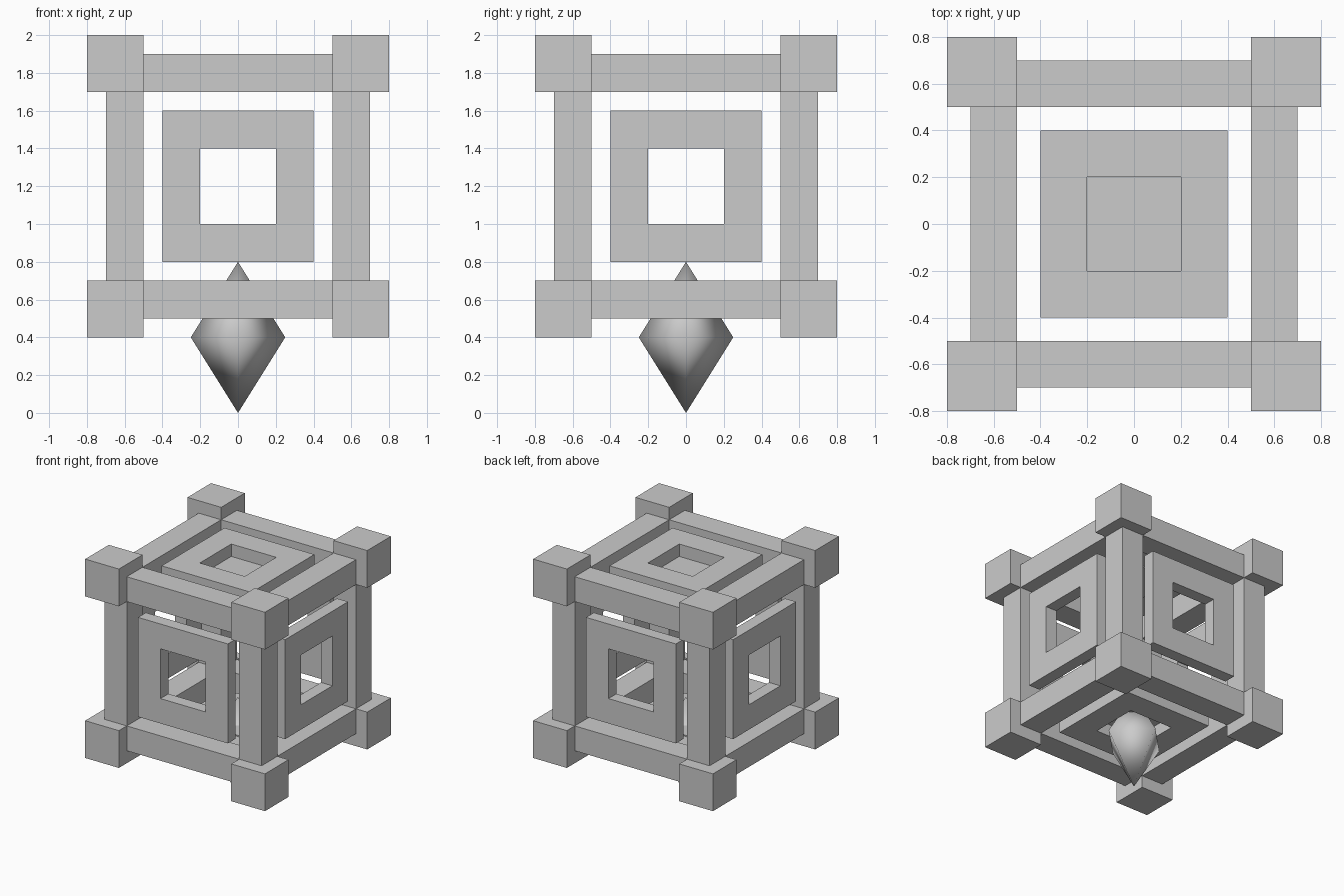
import bpy
import bmesh
from itertools import product
from mathutils import Matrix, Vector

cube = bpy.data.objects.get("Cube")
if cube:
    bpy.data.objects.remove(cube, do_unlink=True)

grey = bpy.data.materials.new("stone_grey")
grey.use_nodes = True
colour = (0.6, 0.6, 0.6, 1)
grey.diffuse_color = colour
grey.node_tree.nodes["Principled BSDF"].inputs["Base Color"].default_value = colour

CENTRE = Vector((0, 0, 1.2))


def finish(name, bm, location=CENTRE):
    bmesh.ops.recalc_face_normals(bm, faces=bm.faces)
    mesh = bpy.data.meshes.new(name)
    bm.to_mesh(mesh)
    bm.free()
    mesh.materials.append(grey)
    obj = bpy.data.objects.new(name, mesh)
    obj.location = location
    bpy.context.collection.objects.link(obj)
    return obj


def box(name, centre, size):
    bm = bmesh.new()
    matrix = Matrix.Translation(centre) @ Matrix.Diagonal((*size, 1))
    bmesh.ops.create_cube(bm, size=1, matrix=matrix)
    return finish(name, bm)


# Corner blocks
for signs in product((-1, 1), repeat=3):
    box("corner_block", Vector(signs) * 0.65, (0.3, 0.3, 0.3))

# Twelve beams joining the corner blocks
for axis in range(3):
    for s, t in product((-0.6, 0.6), repeat=2):
        centre, size = [s, s, s], [0.2, 0.2, 0.2]
        centre[axis], size[axis] = 0, 1.0
        centre[(axis + 1) % 3] = t
        box("beam", centre, size)


# Square ring panel, facing along one axis
def ring_panel(name, direction):
    turn = Vector(direction).to_track_quat('Z', 'Y').to_matrix().to_4x4()
    bm = bmesh.new()
    loops = []
    for half, z in ((0.4, 0.7), (0.2, 0.7), (0.2, 0.6), (0.4, 0.6)):
        corners = ((-1, -1), (1, -1), (1, 1), (-1, 1))
        loops.append([bm.verts.new((x * half, y * half, z)) for x, y in corners])
    for k in range(4):
        a, b = loops[k], loops[(k + 1) % 4]
        for i in range(4):
            j = (i + 1) % 4
            bm.faces.new((a[i], a[j], b[j], b[i]))
    bm.transform(turn)
    return finish(name, bm)


for name, direction in (("front_panel", (0, -1, 0)), ("back_panel", (0, 1, 0)),
                        ("left_panel", (1, 0, 0)), ("right_panel", (-1, 0, 0)),
                        ("top_panel", (0, 0, 1)), ("bottom_panel", (0, 0, -1))):
    ring_panel(name, direction)

# Plates closing the top and bottom recesses
for name, s in (("top_recess_plate", 1), ("bottom_recess_plate", -1)):
    box(name, (0, 0, s * 0.595), (0.42, 0.42, 0.01))

# Hanging four-sided crystal
bm = bmesh.new()
girdle = [bm.verts.new(p) for p in ((0.25, 0, 0), (0, 0.25, 0), (-0.25, 0, 0), (0, -0.25, 0))]
for z in (0.4, -0.4):
    tip = bm.verts.new((0, 0, z))
    for i in range(4):
        bm.faces.new((girdle[i], girdle[(i + 1) % 4], tip))
crystal = finish("crystal", bm, (0, 0, 0.4))
for face in crystal.data.polygons:
    face.use_smooth = True
